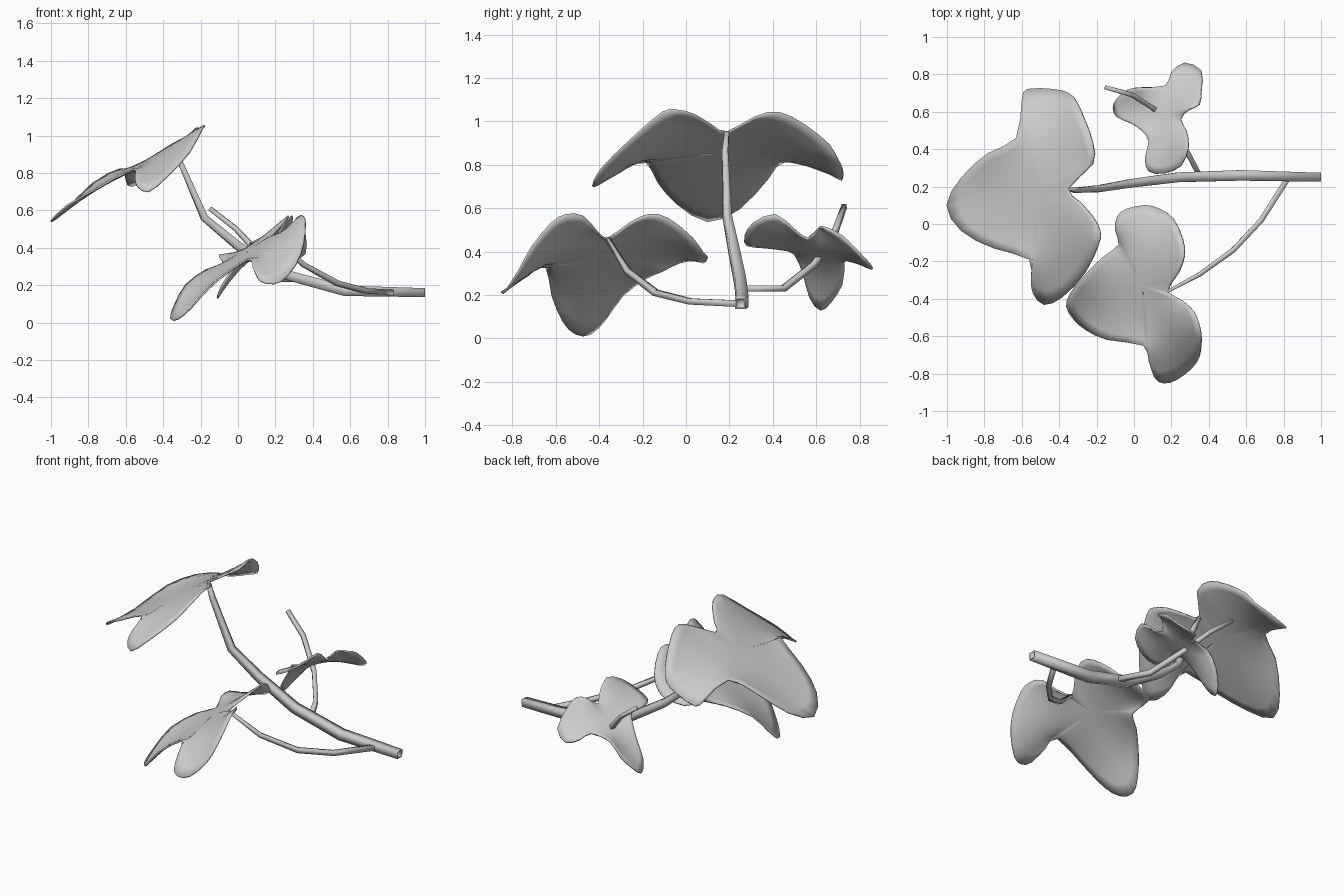
import bpy
import bmesh
import math
from mathutils import Vector

if "Cube" in bpy.data.objects:
    bpy.data.objects.remove(bpy.data.objects["Cube"])

UNIT = 0.01  # outlines and paths are given in hundredths


def make_material(name, colour):
    material = bpy.data.materials.new(name)
    material.use_nodes = True
    material.diffuse_color = colour
    material.node_tree.nodes["Principled BSDF"].inputs["Base Color"].default_value = colour
    return material


grey = make_material("plain grey", (0.6, 0.6, 0.6, 1.0))


def finish(bm, name, sharp_angle):
    """Turn a bmesh into a smooth shaded object with the shared material."""
    bmesh.ops.recalc_face_normals(bm, faces=bm.faces)
    mesh = bpy.data.meshes.new(name)
    bm.to_mesh(mesh)
    bm.free()
    mesh.materials.append(grey)
    obj = bpy.data.objects.new(name, mesh)
    bpy.context.collection.objects.link(obj)
    bpy.ops.object.select_all(action="DESELECT")
    obj.select_set(True)
    bpy.context.view_layer.objects.active = obj
    bpy.ops.object.shade_smooth_by_angle(angle=sharp_angle)
    return obj


def rounded_outline(points):
    """Add a spline midpoint between each pair of outline points."""
    count = len(points)
    result = []
    for i, b in enumerate(points):
        a, c, d = points[i - 1], points[(i + 1) % count], points[(i + 2) % count]
        result.append(b)
        result.append((b + c) * 0.5625 - (a + d) * 0.0625)
    return result


def blend_height(spot, edge):
    """Smooth height inside an outline, from mean value coordinates."""
    arms = [(p - spot).to_2d() for p in edge]
    tans = []
    for a, b in zip(arms, arms[1:] + arms[:1]):
        tans.append(math.tan(math.atan2(a.x * b.y - a.y * b.x, a.dot(b)) / 2))
    weights = [(tans[i - 1] + tans[i]) / arms[i].length for i in range(len(edge))]
    return sum(w * p.z for w, p in zip(weights, edge)) / sum(weights)


def make_leaf(name, centre, outline, rings=8):
    """Curved leaf blade: rings growing from the centre to the outline."""
    centre = Vector(centre) * UNIT
    edge = rounded_outline([Vector(p) * UNIT for p in outline])
    count = len(edge)
    bulge = centre.z - blend_height(centre, edge)
    bm = bmesh.new()
    middle = bm.verts.new(centre)
    layers = []
    for r in range(1, rings):
        t = r / rings
        layer = []
        for p in edge:
            spot = centre.lerp(p, t)
            spot.z = blend_height(spot, edge) + bulge * (1 - t * t)
            layer.append(bm.verts.new(spot))
        layers.append(layer)
    layers.append([bm.verts.new(p) for p in edge])
    for i in range(count):
        j = (i + 1) % count
        bm.faces.new((middle, layers[0][i], layers[0][j]))
        for inner, outer in zip(layers, layers[1:]):
            bm.faces.new((inner[i], outer[i], outer[j], inner[j]))
    solid = finish(bm, name, 1.0).modifiers.new("thickness", "SOLIDIFY")
    solid.thickness = 0.01
    solid.offset = 0


def make_stem(name, path, radii, hollow=False):
    """Tapered four sided tube along a path, optionally hollow at its start."""
    points = [Vector(p) * UNIT for p in path]
    bm = bmesh.new()
    rings = []
    for i, (point, radius) in enumerate(zip(points, radii)):
        ahead = points[min(i + 1, len(points) - 1)]
        behind = points[max(i - 1, 0)]
        along = (ahead - behind).normalized()
        side = along.cross(Vector((0, 0, 1))).normalized()
        top = side.cross(along)
        corners = ((1, 1), (-1, 1), (-1, -1), (1, -1))
        rings.append([bm.verts.new(point + (side * u + top * v) * radius * UNIT)
                      for u, v in corners])
    for near, far in zip(rings, rings[1:]):
        for k in range(4):
            m = (k + 1) % 4
            bm.faces.new((near[k], near[m], far[m], far[k]))
    start = bm.faces.new(rings[0])
    bm.faces.new(rings[-1])
    if hollow:
        bmesh.ops.recalc_face_normals(bm, faces=bm.faces)
        bmesh.ops.inset_region(bm, faces=[start], thickness=0.008)
        bmesh.ops.inset_region(bm, faces=[start], thickness=0.001, depth=-0.04)
    finish(bm, name, 1.7)


# Stems: the main branch and its two side shoots
make_stem("main_stem",
          [(100, 25, 16), (57, 26, 17), (24, 25, 26), (0, 22, 41),
           (-18, 19, 56), (-31, 18, 86), (-35, 19, 95)],
          [2.4, 2.8, 2.6, 2.3, 1.9, 1.4, 1], hollow=True)
make_stem("front_stem",
          [(82, 24, 16), (68, 2, 17), (53, -14, 21), (35, -27, 31), (18, -36, 46)],
          [1.5, 1.4, 1.4, 1.2, 0.8])
make_stem("back_stem",
          [(35, 26, 23), (25, 45, 23), (14, 59, 34), (10, 62, 38),
           (-1, 69, 50), (-15, 73, 61)],
          [1.4, 1.4, 1.3, 1.3, 1.2, 1.1])

# Leaves: each outline starts at the notch where the stem joins
make_leaf("upper_leaf", (-50, 15, 86),
          [(-35, 19, 95), (-22, 32, 102), (-22, 43, 104), (-26, 55, 98),
           (-31, 66, 89), (-35, 70, 82), (-43, 72, 78), (-57, 72, 73),
           (-60, 66, 76), (-63, 46, 82), (-78, 38, 74), (-92, 25, 60),
           (-100, 10, 54), (-92, -4, 62), (-75, -13, 72), (-56, -19, 82),
           (-55, -30, 77), (-54, -37, 73), (-48, -43, 70), (-38, -39, 78),
           (-26, -26, 91), (-19, -11, 104), (-18, -4, 105), (-22, 4, 103),
           (-29, 12, 98)])
make_leaf("front_leaf", (5, -33, 38),
          [(18, -36, 46), (24, -26, 53), (27, -17, 57), (26, -8, 55),
           (21, 3, 46), (14, 8, 39), (6, 10, 37), (-4, 8, 35), (-9, 4, 36),
           (-10, -3, 35), (-8, -11, 31), (-17, -18, 28), (-28, -29, 20),
           (-34, -37, 9), (-36, -44, 2), (-32, -51, 2), (-25, -57, 8),
           (-14, -62, 20), (5, -65, 34), (8, -73, 29), (11, -82, 23),
           (16, -85, 21), (23, -83, 22), (31, -77, 31), (35, -71, 42),
           (36, -62, 53), (35, -55, 57), (32, -47, 56), (26, -41, 49)])
make_leaf("back_leaf", (16, 58, 41),
          [(25, 56, 46), (28, 50, 50), (29, 41, 57), (25, 31, 53),
           (16, 27, 47), (8, 28, 43), (6, 35, 42), (8, 44, 41), (4, 50, 39),
           (-2, 54, 30), (-9, 57, 19), (-11, 62, 13), (-9, 67, 17),
           (-3, 72, 25), (4, 73, 34), (17, 74, 36), (20, 81, 34),
           (27, 86, 32), (36, 82, 37), (36, 72, 47), (35, 64, 51),
           (29, 61, 51)])
